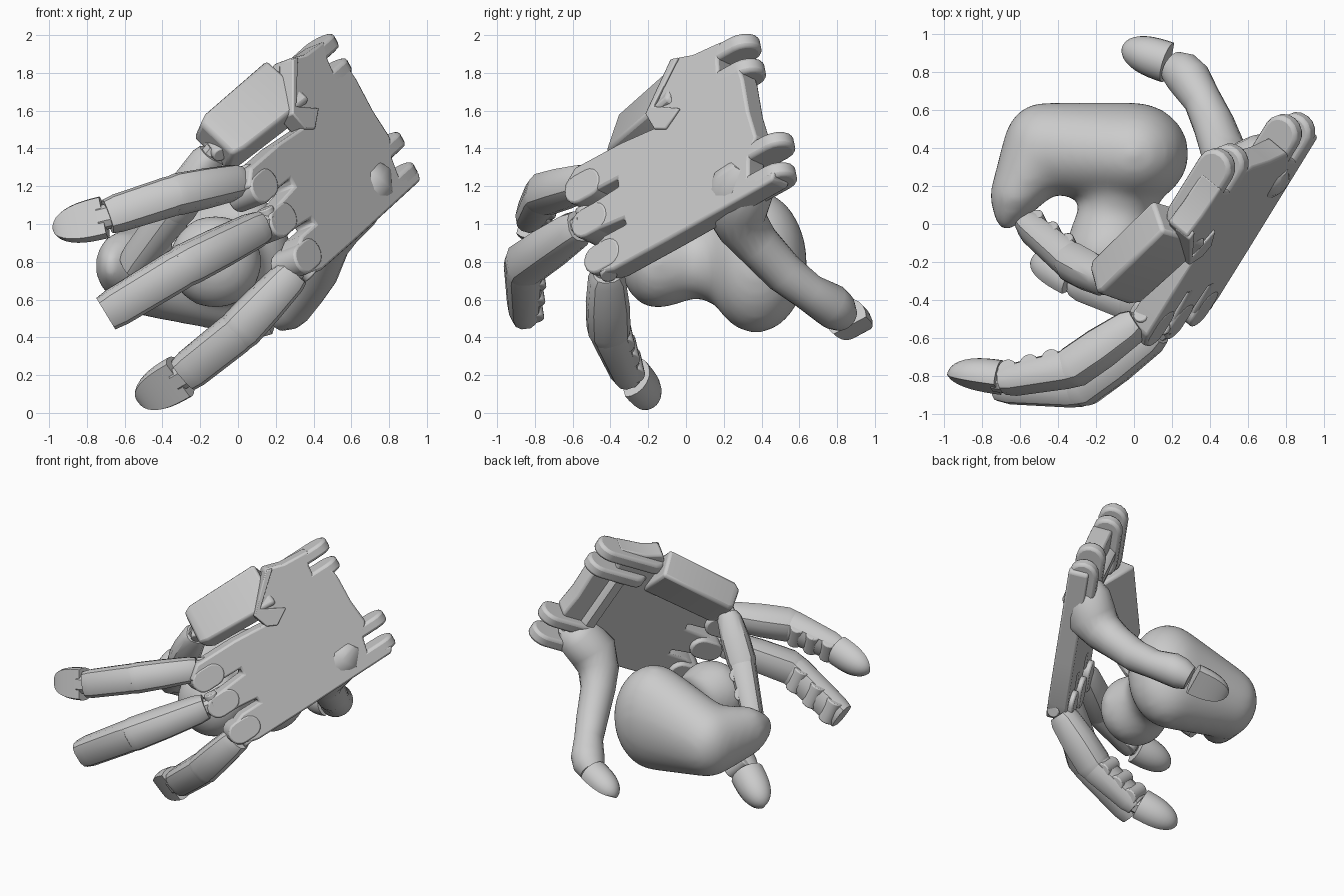
import bpy, bmesh, math
from mathutils import Vector, Matrix

cube = bpy.data.objects.get("Cube")
if cube:
    bpy.data.objects.remove(cube)

GREY = (0.6, 0.6, 0.6, 1)
mat = bpy.data.materials.new("light grey plastic")
mat.use_nodes = True
mat.diffuse_color = GREY
mat.node_tree.nodes["Principled BSDF"].inputs["Base Color"].default_value = GREY

# Palm frame: N out of the back of the hand, W towards the wrist, V across
N = Vector((0.736, -0.614, 0.285)).normalized()
W = Vector((0.477, 0.769, 0.426)).normalized()
V = N.cross(W).normalized()
DIST = 0.785


def on_palm(x, z, depth=0.0):
    y = (N.x * x + N.z * z - DIST) / -N.y
    return Vector((x, y, z)) - N * depth


def finish(name, bm, bevel=0.0, angle=35):
    bmesh.ops.recalc_face_normals(bm, faces=bm.faces)
    mesh = bpy.data.meshes.new(name)
    bm.to_mesh(mesh)
    bm.free()
    mesh.materials.append(mat)
    ob = bpy.data.objects.new(name, mesh)
    bpy.context.collection.objects.link(ob)
    if bevel:
        mod = ob.modifiers.new("bevel", "BEVEL")
        mod.width, mod.segments, mod.limit_method = bevel, 2, "ANGLE"
    bpy.ops.object.select_all(action="DESELECT")
    ob.select_set(True)
    bpy.context.view_layer.objects.active = ob
    bpy.ops.object.shade_smooth_by_angle(angle=math.radians(angle))
    return ob


def slab(name, points, push, bevel=0.015):
    """Flat outline extruded by the vector push."""
    bm = bmesh.new()
    top = [bm.verts.new(p) for p in points]
    low = [bm.verts.new(p + push) for p in points]
    bm.faces.new(top)
    bm.faces.new(low)
    for i in range(len(top)):
        j = (i + 1) % len(top)
        bm.faces.new((top[i], top[j], low[j], low[i]))
    return finish(name, bm, bevel)


def capsule(name, a, b, r, push, bevel=0.012):
    """Round-ended plate from a to b, extruded by push."""
    d = (b - a).normalized()
    s = push.normalized().cross(d)
    pts = []
    for c, start in ((b, -90), (a, 90)):
        for k in range(9):
            t = math.radians(start + k * 22.5)
            pts.append(c + r * (math.cos(t) * d + math.sin(t) * s))
    return slab(name, pts, push, bevel)


def loft(name, stations, out, sides=8, power=0.7, flat=1.0, angle=35, bevel=0.0):
    """Skin through (point, half width, half thickness); flat cuts the outer side."""
    bm = bmesh.new()
    rings = []
    pts = [Vector(s[0]) for s in stations]
    for i, (_, w, t) in enumerate(stations):
        ax = (pts[min(i + 1, len(pts) - 1)] - pts[max(i - 1, 0)]).normalized()
        side = Vector(out).cross(ax).normalized()
        up = ax.cross(side)
        ring = []
        for k in range(sides):
            a = 2 * math.pi * (k + 0.5) / sides
            c, s = math.cos(a), math.sin(a)
            u = math.copysign(abs(c) ** power, c)
            v = min(math.copysign(abs(s) ** power, s), flat)
            ring.append(bm.verts.new(pts[i] + side * w * u + up * t * v))
        rings.append(ring)
    for r0, r1 in zip(rings, rings[1:]):
        for k in range(sides):
            j = (k + 1) % sides
            bm.faces.new((r0[k], r0[j], r1[j], r1[k]))
    bm.faces.new(rings[0])
    bm.faces.new(rings[-1])
    return finish(name, bm, bevel, angle)


def along(a, b, f):
    return Vector(a).lerp(Vector(b), f)


def fingertip(name, a, b, r, out):
    """Blunt rounded pad with a flat nail side."""
    steps = [math.sin(math.pi / 2 * k / 10) for k in range(11)]
    loft(name, [(along(a, b, f), r * max((1 - f ** 2.8) ** .5, .06), r * max((1 - f ** 2.8) ** .5, .06))
                for f in steps], out, sides=20, power=1, flat=0.4, angle=50)


def pin(name, centre, axis, r, length):
    bm = bmesh.new()
    rot = Vector(axis).to_track_quat("Z", "Y").to_matrix().to_4x4()
    bmesh.ops.create_cone(bm, cap_ends=True, segments=20, radius1=r, radius2=r, depth=length,
                          matrix=Matrix.Translation(centre) @ rot)
    return finish(name, bm, 0.008)


def finger(name, path, out, r, tip=None):
    """Two hinged segments with grip pads beneath, and an optional tip."""
    a, b, c = [Vector(p) for p in path]
    o = Vector(out).normalized()
    side = (b - a).cross(o).normalized()
    pin(name + "_knuckle_pin", a, side, r * 0.4, r * 1.4)
    loft(name + "_hinge", [(a, r * .45, r * .5), (along(a, b, .25), r * .45, r * .6)], o)
    loft(name + "_lower_segment", [(along(a, b, .1), r * .75, r * .65), (along(a, b, .2), r * .85, r * .85),
                                   (along(a, b, .6), r * .95, r), (along(a, b, .97), r, r),
                                   (along(b, c, .06), r * .95, r * .9)], o, sides=12, power=.75)
    loft(name + "_upper_segment", [(along(a, b, .98), r * .93, r * .93), (along(b, c, .1), r * .97, r * .9),
                                   (along(b, c, .85), r * .93, r * .75), (c, r * .85, r * .6)],
         o, sides=12, power=.75)
    for i, f in enumerate((.2, .52, .84)):
        p = along(b, c, f) - o * r * (.5 - .15 * f)
        pin(f"{name}_grip_pad_{i + 1}", p, side, r * .5, r * 1.5)
    if tip:
        d = (Vector(tip) - c).normalized()
        loft(name + "_tip_joint", [(c - d * .06, r * .6, r * .5), (c + d * .05, r * .6, r * .5)], o)
        fingertip(name + "_tip", c + d * .02, tip, r * 1.05, out)


# Palm plate
outline = [(.36, 1.90), (.46, 1.97), (.48, 1.87), (.52, 1.78), (.59, 1.83), (.63, 1.77), (.72, 1.60),
           (.81, 1.46), (.82, 1.35), (.86, 1.24), (.96, 1.28), (.97, 1.23), (.62, .91), (.45, .76),
           (.40, .74), (.31, .86), (.34, .94), (.41, 1.00), (.39, 1.03), (.28, .96), (.2, 1.02),
           (.2, 1.09), (.30, 1.20), (.28, 1.24), (.16, 1.14), (.06, 1.2), (.07, 1.3), (.22, 1.43),
           (.37, 1.53), (.3, 1.62), (.28, 1.88)]
slab("palm_plate", [on_palm(x, z) for x, z in outline], N * -0.14)

# Knuckle discs at the finger roots
for i, (x, z) in enumerate(((.16, 1.22), (.26, 1.04), (.39, .85))):
    c = on_palm(x, z, -0.004)
    capsule(f"knuckle_{i + 1}", c, c - W * .08, 0.08, N * -0.18)

# Wrist hinge lugs, rounded about an axis across the palm
for i, (x, z, length) in enumerate(((.47, 1.92, .34), (.54, 1.79, .27), (.82, 1.40, .27), (.89, 1.24, .30))):
    end = on_palm(x, z, .10) - V * .04 + W * .08
    capsule(f"wrist_lug_{i + 1}", end - W * length, end, 0.10, V * 0.085, 0.02)
loft("wrist_bridge", [(on_palm(.50, 1.74, .1), .06, .09), (on_palm(.75, 1.30, .1), .06, .09)], N)

# Tensioner box on the upper edge of the palm with its corner clip
loft("tensioner_box", [((.24, .01, 1.71), .18, .12), ((-.09, -.30, 1.44), .165, .12),
                       ((-.13, -.33, 1.41), .14, .09)], (.2, -.8, .5), sides=4, power=.4, bevel=.02)
slab("box_clip", [on_palm(x, z, -.015) for x, z in
                  ((.28, 1.87), (.31, 1.88), (.30, 1.62), (.42, 1.61), (.40, 1.5), (.35, 1.5), (.28, 1.58))],
     N * -.1, .008)

# Fingers
finger("first_finger", ((.06, -.49, 1.235), (-.33, -.76, 1.155), (-.69, -.83, 1.04)),
       (.2, -.9, .3), .108, (-.98, -.79, .97))
finger("second_finger", ((.17, -.53, 1.01), (-.28, -.86, .78), (-.7, -.86, .525)), (.1, -.9, -.1), .114)
finger("third_finger", ((.33, -.42, .78), (.01, -.41, .44), (-.29, -.31, .2)),
       (-.1, -.85, -.3), .115, (-.53, -.18, .06))
finger("inner_finger", ((-.12, -.31, 1.40), (-.33, -.2, 1.08), (-.57, .0, .77)), (-.75, -.5, .2), .1)

# Thumb with its rounded root under the wrist
loft("thumb", [((.72, .34, 1.30), .11, .10), ((.69, .31, 1.22), .17, .15), ((.59, .26, 1.09), .18, .16),
               ((.52, .30, .99), .14, .14), ((.47, .38, .89), .12, .12), ((.42, .52, .74), .11, .11),
               ((.36, .65, .64), .10, .10), ((.29, .76, .575), .115, .115), ((.25, .80, .54), .11, .11),
               ((.20, .83, .51), .085, .085)], (.6, .1, -.6), sides=20, power=1, angle=60)
fingertip("thumb_tip", (.18, .85, .50), (-.06, .93, .43), .11, (.3, .4, -.85))


# Soft grip body held between the fingers: hulls over balls, then merged
def hull(bm, balls):
    verts = []
    for centre, radii in balls:
        part = bmesh.ops.create_uvsphere(bm, u_segments=24, v_segments=16, radius=1,
                                         matrix=Matrix.Translation(centre) @ Matrix.Diagonal((*radii, 1)))
        verts += part["verts"]
    bmesh.ops.delete(bm, geom=list({e for v in verts for e in v.link_edges}), context="EDGES_FACES")
    found = bmesh.ops.convex_hull(bm, input=verts)
    inner = [v for v in found["geom_interior"] if isinstance(v, bmesh.types.BMVert)]
    bmesh.ops.delete(bm, geom=inner, context="VERTS")


main = ((.0, .37, .80), (.29, .27, .38))
corner = ((-.48, .40, .76), (.21, .24, .25))
neck = ((-.10, .06, .80), (.19, .2, .18))
bm = bmesh.new()
hull(bm, (main, corner))
hull(bm, (corner, ((-.62, .15, .78), (.14, .12, .18)), ((-.67, .06, .78), (.07, .1, .11))))
hull(bm, (((-.04, .3, .80), (.25, .2, .27)), neck))
hull(bm, (neck, ((-.12, -.15, .80), (.25, .2, .25))))
body = finish("grip_body", bm, angle=60)
remesh = body.modifiers.new("merge", "REMESH")
remesh.mode, remesh.voxel_size, remesh.use_smooth_shade = "VOXEL", 0.025, True
smooth = body.modifiers.new("soften", "SMOOTH")
smooth.factor, smooth.iterations = 0.5, 25
